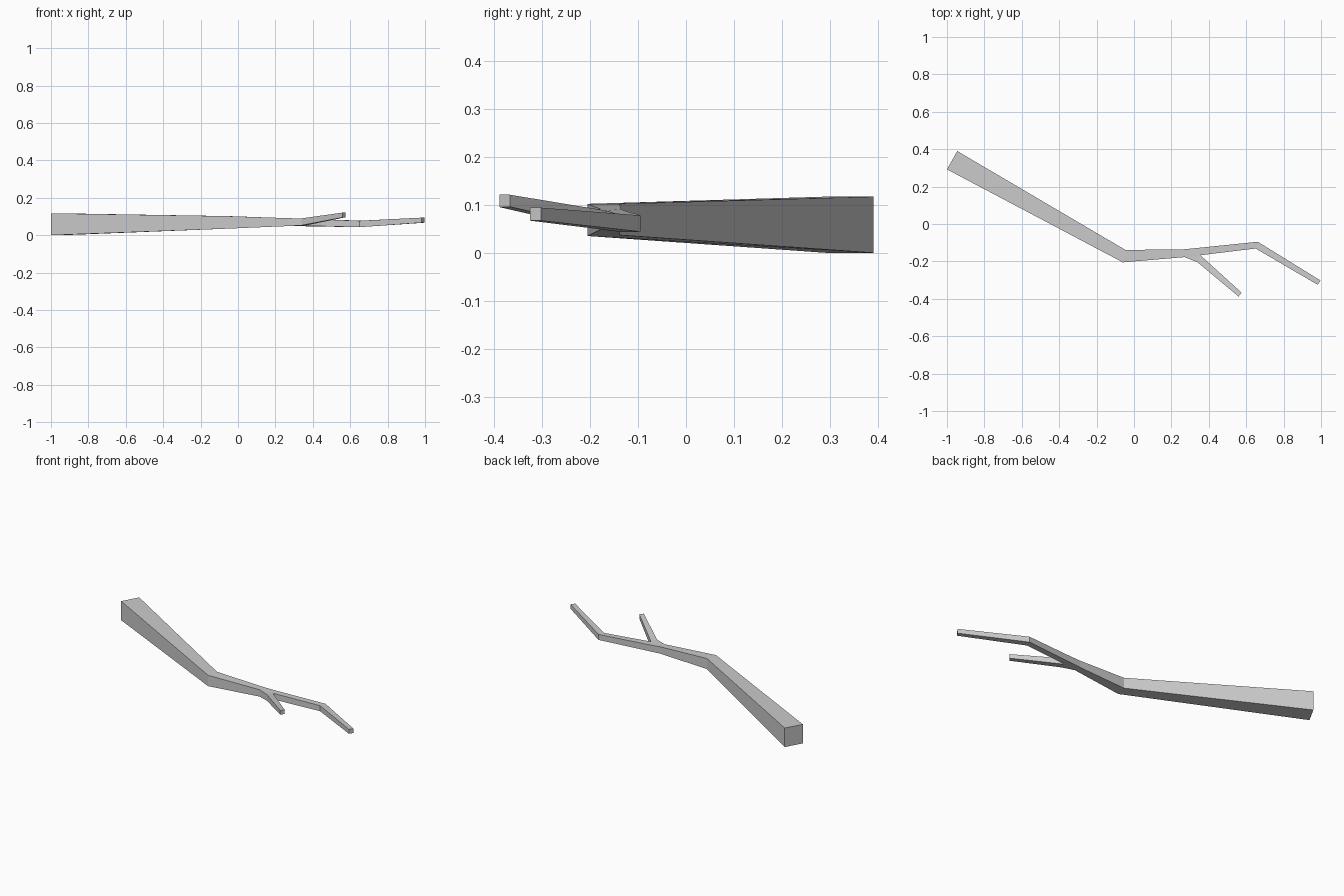
import bpy, bmesh

if "Cube" in bpy.data.objects:
    bpy.data.objects.remove(bpy.data.objects["Cube"])

bm = bmesh.new()


def post(x, y, z0, z1):
    """Vertical corner pair: (bottom, top)."""
    return bm.verts.new((x, y, z0)), bm.verts.new((x, y, z1))


def wall(a, b):
    bm.faces.new((a[0], b[0], b[1], a[1]))


def slab(posts):
    """Top and bottom faces across a loop of corner pairs."""
    for k in (0, 1):
        f = bm.faces.new([p[k] for p in posts])
        if len(posts) > 4:
            bmesh.ops.triangulate(bm, faces=[f])


def limb(sections):
    """Square tube through successive (left, right) corner pairs."""
    for (l0, r0), (l1, r1) in zip(sections, sections[1:]):
        wall(l0, l1)
        wall(r0, r1)
        slab((l0, l1, r1, r0))


# Thick trunk section
butt = (post(-0.945, 0.39, 0.0, 0.117), post(-1.0, 0.292, 0.0, 0.117))
elbow = (post(-0.045, -0.139, 0.037, 0.102), post(-0.06, -0.205, 0.035, 0.102))
neck = (post(0.27, -0.135, 0.049, 0.091), post(0.27, -0.177, 0.049, 0.091))
limb([butt, elbow, neck])
wall(*butt)

# Fork, sharing the crotch corner between both limbs
crotch = post(0.355, -0.167, 0.051, 0.088)
fork_l = post(0.36, -0.126, 0.048, 0.087)
fork_r = post(0.34, -0.205, 0.053, 0.090)
wall(neck[0], fork_l)
wall(neck[1], fork_r)
slab((neck[0], fork_l, crotch, fork_r, neck[1]))

# Long twig
bend = (post(0.662, -0.095, 0.044, 0.078), post(0.65, -0.131, 0.043, 0.077))
tip = (post(0.997, -0.302, 0.067, 0.094), post(0.982, -0.325, 0.067, 0.094))
limb([(fork_l, crotch), bend, tip])
wall(*tip)

# Short side twig
side_tip = (post(0.575, -0.367, 0.096, 0.121), post(0.559, -0.388, 0.095, 0.121))
limb([(crotch, fork_r), side_tip])
wall(*side_tip)

bmesh.ops.recalc_face_normals(bm, faces=bm.faces)
mesh = bpy.data.meshes.new("forked_branch")
bm.to_mesh(mesh)
bm.free()
bpy.context.collection.objects.link(bpy.data.objects.new("forked_branch", mesh))
